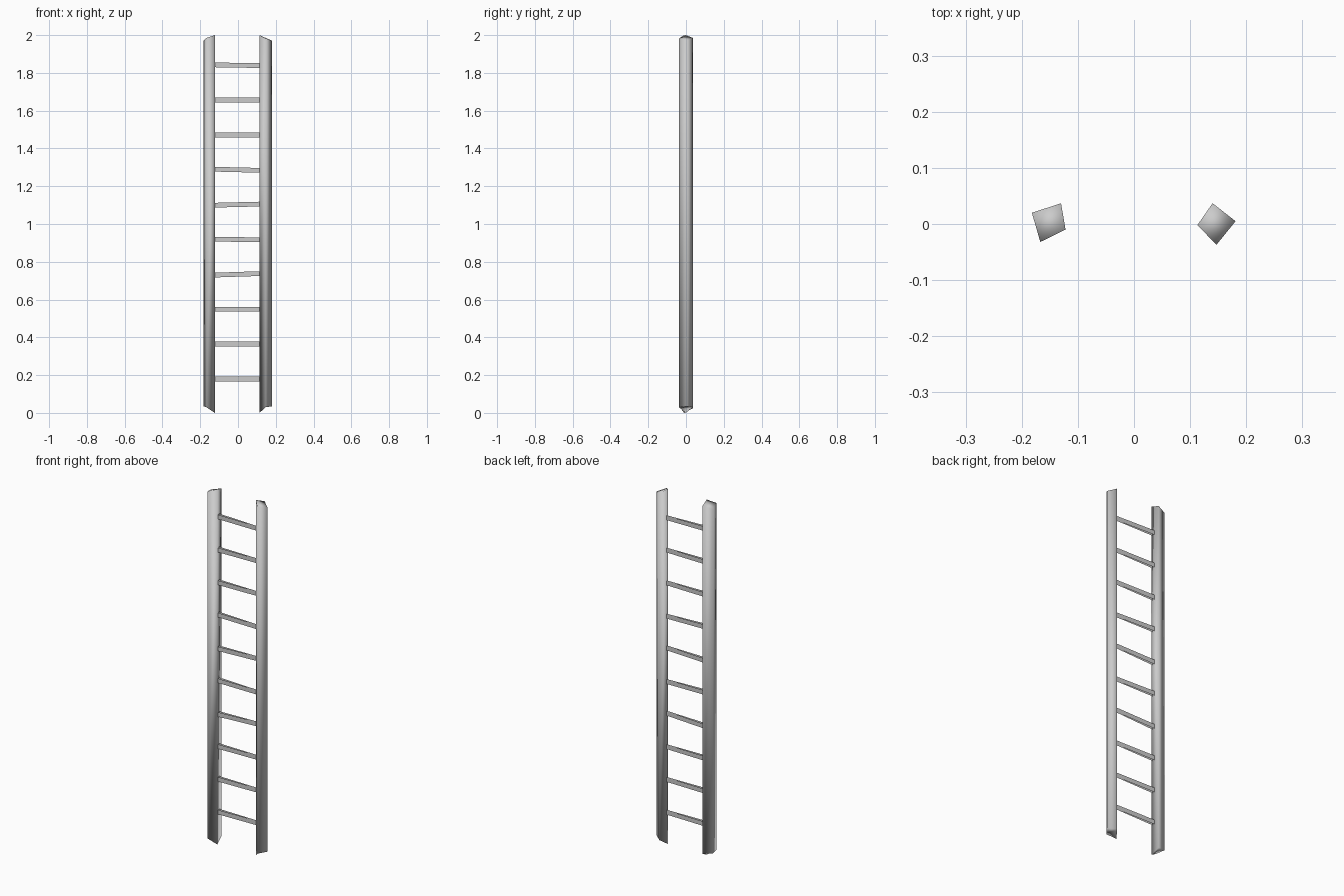
import bpy

if "Cube" in bpy.data.objects:
    bpy.data.objects.remove(bpy.data.objects["Cube"])


def mesh_object(name, verts, faces):
    mesh = bpy.data.meshes.new(name)
    mesh.from_pydata(verts, [], faces)
    mesh.update()
    for p in mesh.polygons:
        p.use_smooth = True
    ob = bpy.data.objects.new(name, mesh)
    bpy.context.scene.collection.objects.link(ob)
    return ob


def rail(name, section):
    # four-sided post with bevelled ends; each corner is (x, y, bottom z, top z)
    n = len(section)
    verts = [(x, y, b) for x, y, b, t in section] + [(x, y, t) for x, y, b, t in section]
    faces = [(i, (i + 1) % n, n + (i + 1) % n, n + i) for i in range(n)]
    faces += [tuple(reversed(range(n))), tuple(range(n, 2 * n))]
    return mesh_object(name, verts, faces)


# Side rails, corners listed anticlockwise
rail("left_rail", [(-0.182, 0.020, 0.035, 1.972), (-0.167, -0.032, 0.03, 1.985),
                   (-0.122, -0.010, 0.0, 2.0), (-0.130, 0.037, 0.025, 1.985)])
rail("right_rail", [(0.113, -0.002, 0.0, 2.0), (0.147, -0.037, 0.03, 1.982),
                    (0.181, 0.005, 0.035, 1.97), (0.140, 0.037, 0.03, 1.985)])

# Rungs: thin upright front and back strips, slightly tilted
tilts = [0, 0, 0, 0.004, -0.002, 0.003, -0.003, 0, 0, -0.002]
for i, tilt in enumerate(tilts):
    z = 0.18 + i * 0.1845
    h = 0.0125
    verts = []
    for x, yf, yb, s in ((-0.126, -0.004, 0.010, -1), (0.118, 0.001, 0.005, 1)):
        zc = z + s * tilt
        verts += [(x, yf, zc - h), (x, yf, zc + h), (x, yb, zc - h), (x, yb, zc + h)]
    mesh_object(f"rung_{i + 1}", verts, [(0, 4, 5, 1), (2, 3, 7, 6)])
